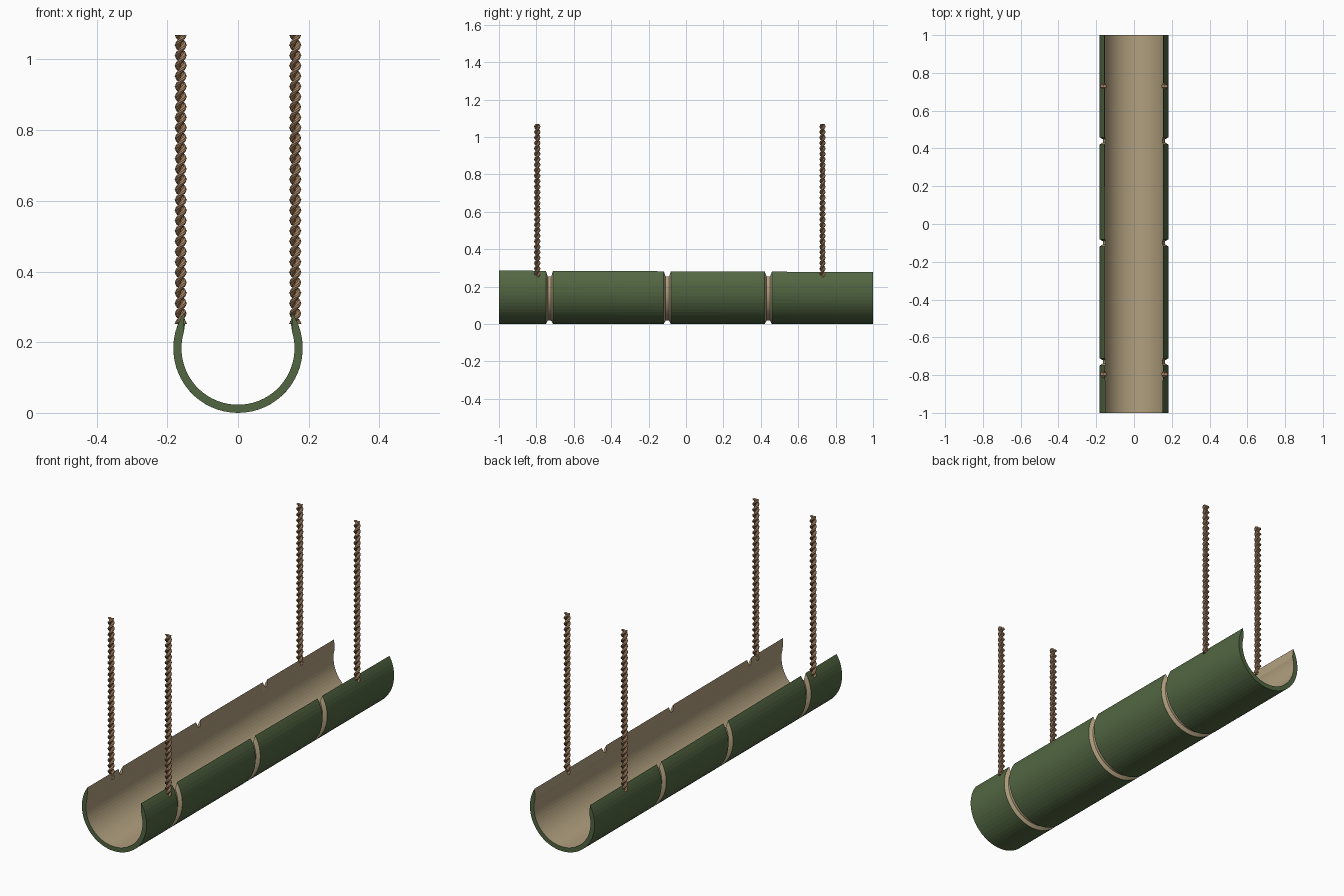
import bpy, bmesh
from math import sin, cos, pi, radians

if "Cube" in bpy.data.objects:
    bpy.data.objects.remove(bpy.data.objects["Cube"])

R, R_IN, R_GROOVE = 0.183, 0.160, 0.165
GROOVES = (-0.73, -0.10, 0.44)
SEGS = 40


def material(name, color):
    m = bpy.data.materials.new(name)
    m.diffuse_color = (*color, 1)
    m.use_nodes = True
    m.node_tree.nodes["Principled BSDF"].inputs["Base Color"].default_value = m.diffuse_color
    return m


green = material("bamboo_skin", (0.085, 0.135, 0.055))
tan = material("bamboo_inside", (0.44, 0.35, 0.21))
brown = material("rope_fibre", (0.36, 0.21, 0.115))


def make_object(name, bm, mats):
    bmesh.ops.recalc_face_normals(bm, faces=bm.faces)
    mesh = bpy.data.meshes.new(name)
    bm.to_mesh(mesh)
    bm.free()
    for m in mats:
        mesh.materials.append(m)
    ob = bpy.data.objects.new(name, mesh)
    bpy.context.collection.objects.link(ob)
    return ob


def arc(bm, y, radius, top):
    """Open arc running from one rim, under the bottom, to the other rim."""
    a0, a1 = pi - top, 2 * pi + top
    angles = [a0 + (a1 - a0) * i / SEGS for i in range(SEGS + 1)]
    return [bm.verts.new((radius * cos(a), y, R + radius * sin(a))) for a in angles]


# Split bamboo trough: stations along y as (y, outer radius, rim angle)
def rim_angle(y):
    return radians(32.5 - 1.5 * y)


stations = [(-1.0, R, rim_angle(-1))]
for g in GROOVES:
    stations += [(g - 0.019, R, rim_angle(g)), (g - 0.009, R_GROOVE, radians(25)),
                 (g + 0.009, R_GROOVE, radians(25)), (g + 0.019, R, rim_angle(g))]
stations.append((1.0, R, rim_angle(1)))

bm = bmesh.new()
outer = [arc(bm, y, r, t) for y, r, t in stations]
inner = [arc(bm, y, R_IN, radians(17)) for y, r, t in stations]


def quad(verts, mat):
    bm.faces.new(verts).material_index = mat


for k in range(len(stations) - 1):
    skin = 0 if stations[k][1] == stations[k + 1][1] == R else 1
    for i in range(SEGS):
        quad((outer[k][i], outer[k][i + 1], outer[k + 1][i + 1], outer[k + 1][i]), skin)
        quad((inner[k][i], inner[k + 1][i], inner[k + 1][i + 1], inner[k][i + 1]), 1)
    # Wall thins to a sharp rim
    for i in (0, SEGS):
        quad((outer[k][i], outer[k + 1][i], inner[k + 1][i], inner[k][i]), 1)
# End faces
for k in (0, -1):
    for i in range(SEGS):
        quad((outer[k][i], outer[k][i + 1], inner[k][i + 1], inner[k][i]), 0)
make_object("bamboo_trough", bm, [green, tan])


# Hanging ropes: two twisted strands each
def rope(name, x, y, z0=0.252, z1=1.07, pitch=0.0584, offset=0.0078, r=0.0095):
    bm = bmesh.new()
    sides, per_turn = 6, 10
    steps = round((z1 - z0) / pitch * per_turn)
    for phase in (0, pi):
        rings = []
        for s in range(steps + 1):
            a = phase + 2 * pi * s / per_turn
            cx, cy = x + offset * cos(a), y + offset * sin(a)
            z = z0 + (z1 - z0) * s / steps
            rings.append([bm.verts.new((cx + r * cos(a + 2 * pi * j / sides),
                                        cy + r * sin(a + 2 * pi * j / sides), z))
                          for j in range(sides)])
        for p, q in zip(rings, rings[1:]):
            for j in range(sides):
                n = (j + 1) % sides
                bm.faces.new((p[j], p[n], q[n], q[j]))
        bm.faces.new(rings[0])
        bm.faces.new(rings[-1])
    make_object(name, bm, [brown])


for side, x in (("left", -0.162), ("right", 0.162)):
    for end, y in (("front", -0.795), ("back", 0.73)):
        rope(f"rope_{end}_{side}", x, y)
